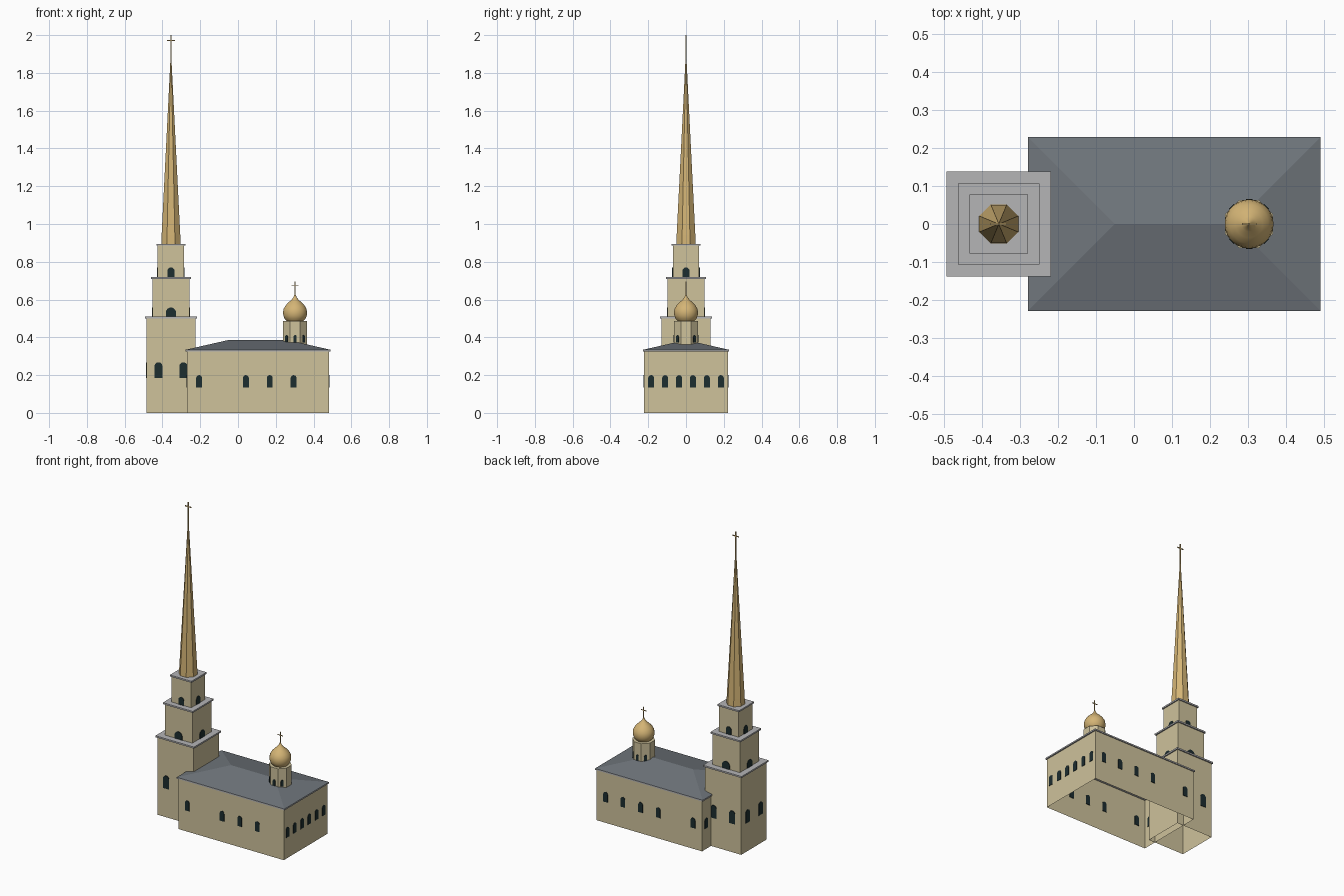
import bpy, bmesh, math
from mathutils import Matrix, Vector

old = bpy.data.objects.get("Cube")
if old:
    bpy.data.objects.remove(old, do_unlink=True)


def material(name, rgb):
    m = bpy.data.materials.new(name)
    m.use_nodes = True
    m.diffuse_color = (*rgb, 1)
    m.node_tree.nodes["Principled BSDF"].inputs["Base Color"].default_value = (*rgb, 1)
    return m


WALL = material("cream plaster", (0.62, 0.54, 0.33))
TRIM = material("pale grey trim", (0.46, 0.46, 0.47))
ROOF = material("slate grey roof", (0.16, 0.18, 0.20))
GOLD = material("gold", (0.66, 0.46, 0.18))
GLASS = material("dark glass", (0.012, 0.026, 0.028))


def finish(name, bm, mat, smooth=False):
    me = bpy.data.meshes.new(name)
    bm.to_mesh(me)
    bm.free()
    me.materials.append(mat)
    ob = bpy.data.objects.new(name, me)
    bpy.context.collection.objects.link(ob)
    if smooth:
        bpy.context.view_layer.objects.active = ob
        ob.select_set(True)
        bpy.ops.object.shade_smooth_by_angle()
        ob.select_set(False)
    return ob


def add_box(bm, x0, x1, y0, y1, z0, z1):
    size = Matrix.Diagonal((x1 - x0, y1 - y0, z1 - z0, 1))
    place = Matrix.Translation(((x0 + x1) / 2, (y0 + y1) / 2, (z0 + z1) / 2))
    bmesh.ops.create_cube(bm, size=1, matrix=place @ size)


def box(name, mat, *limits, open_base=False):
    bm = bmesh.new()
    add_box(bm, *limits)
    if open_base:
        bm.normal_update()
        base = [f for f in bm.faces if f.normal.z < -0.9]
        bmesh.ops.delete(bm, geom=base, context="FACES_ONLY")
    return finish(name, bm, mat)


def lathe(name, mat, x, profile, sides, smooth=False):
    """Stack rings of (radius, height) with flat sides facing the axes."""
    bm = bmesh.new()
    rings = []
    for r, z in profile:
        angles = [(i + 0.5) * math.tau / sides for i in range(sides)]
        rings.append([bm.verts.new((x + r * math.cos(a), r * math.sin(a), z)) for a in angles])
    for low, high in zip(rings, rings[1:]):
        for i in range(sides):
            j = (i + 1) % sides
            bm.faces.new((low[i], low[j], high[j], high[i]))
    bm.faces.new(rings[-1])
    bm.faces.new(rings[0][::-1])
    return finish(name, bm, mat, smooth)


def windows(name, places, w, z0, z1):
    """Arched plates; each place is (x, y, direction the pane faces in degrees)."""
    bm = bmesh.new()
    r, t = w / 2, 0.003
    outline = [(-r, z0), (r, z0)]
    outline += [(r * math.cos(a), z1 - r + r * math.sin(a))
                for a in (math.pi * i / 8 for i in range(9))]
    for x, y, deg in places:
        a = math.radians(deg)
        out, side = Vector((math.cos(a), math.sin(a), 0)), Vector((-math.sin(a), math.cos(a), 0))
        rows = [[bm.verts.new(Vector((x, y, v)) + side * u + out * d) for u, v in outline]
                for d in (-t, t)]
        n = len(outline)
        bm.faces.new(rows[1])
        bm.faces.new(rows[0][::-1])
        for i in range(n):
            j = (i + 1) % n
            bm.faces.new((rows[0][i], rows[0][j], rows[1][j], rows[1][i]))
    return finish(name, bm, GLASS)


def around(x, d, offsets):
    """Window places on the four faces of a square of half width d."""
    spots = []
    for k in range(4):
        c, s = (1, 0, -1, 0)[k], (0, 1, 0, -1)[k]
        spots += [(x + c * d - s * o, s * d + c * o, 90 * k) for o in offsets]
    return spots


def cross(name, x, z0, z1, bar_z, half, t):
    bm = bmesh.new()
    add_box(bm, x - t, x + t, -t, t, z0, z1)
    add_box(bm, x - half, x + half, -t, t, bar_z - t, bar_z + t)
    finish(name, bm, GOLD)


# Bell tower: three stepped tiers, each with a thin ledge
TX = -0.355
tiers = [("lower", 0.130, 0.1375, 0.00, 0.50), ("middle", 0.0985, 0.1065, 0.51, 0.71),
         ("upper", 0.070, 0.077, 0.72, 0.885)]
for label, h, ledge, z0, z1 in tiers:
    box(f"tower_{label}_tier", WALL, TX - h, TX + h, -h, h, z0, z1, open_base=z0 == 0)
    box(f"tower_{label}_ledge", TRIM, TX - ledge, TX + ledge, -ledge, ledge, z1, z1 + 0.01)
lower = [p for p in around(TX, 0.130, (-0.066, 0.066)) if p[2] != 0]
windows("tower_lower_windows", lower, 0.042, 0.185, 0.268)
windows("tower_middle_windows", around(TX, 0.0985, (0,)), 0.054, 0.51, 0.558)
windows("tower_upper_windows", around(TX, 0.070, (0,)), 0.038, 0.72, 0.77)

# Eight-sided spire and its cross
lathe("spire", GOLD, TX, [(0.0555, 0.895), (0.0535, 0.94), (0.003, 1.87)], 8)
cross("spire_cross", TX, 1.86, 2.0, 1.972, 0.022, 0.0025)

# Nave walls, eaves and hipped roof
NX0, NX1, NY = -0.27, 0.482, 0.222
box("nave_walls", WALL, NX0, NX1, -NY, NY, 0, 0.325, open_base=True)
EX0, EX1, EY = -0.278, 0.49, 0.228
box("nave_eaves", TRIM, EX0, EX1, -EY, EY, 0.325, 0.334)
bm = bmesh.new()
a, b, c, d = [bm.verts.new((x, y, 0.334)) for x, y in
              ((EX0, -EY), (EX1, -EY), (EX1, EY), (EX0, EY))]
e, f = [bm.verts.new((x, 0, 0.386)) for x in (EX0 + EY, EX1 - EY)]
for face in ((a, b, f, e), (b, c, f), (c, d, e, f), (d, a, e)):
    bm.faces.new(face)
finish("nave_roof", bm, ROOF)

# Nave windows: long sides, far end, and the strips beside the tower
bays = [-0.206, 0.042, 0.168, 0.294]
places = [(x, -NY, -90) for x in bays] + [(x, NY, 90) for x in bays + [0.418]]
places += [(NX1, -0.185 + 0.074 * i, 0) for i in range(6)]
places += [(NX0, s * 0.18, 180) for s in (-1, 1)]
windows("nave_windows", places, 0.031, 0.135, 0.2)

# Drum, onion dome and cross above the nave
DX, DR = 0.302, 0.0625
lathe("dome_drum", WALL, DX, [(DR / math.cos(math.pi / 8), z) for z in (0.34, 0.487)], 8)
ring = [(DX + DR * math.cos(math.radians(g)), DR * math.sin(math.radians(g)), g)
        for g in range(0, 360, 45) if g not in (0, 180)]
windows("drum_windows", ring, 0.017, 0.372, 0.412)
onion = [(0.043, 0.485), (0.055, 0.498), (0.062, 0.514), (0.064, 0.532), (0.061, 0.55),
         (0.051, 0.568), (0.036, 0.584), (0.02, 0.598), (0.009, 0.611), (0.002, 0.63)]
lathe("onion_dome", GOLD, DX, onion, 32, smooth=True)
cross("dome_cross", DX, 0.62, 0.695, 0.673, 0.019, 0.002)
